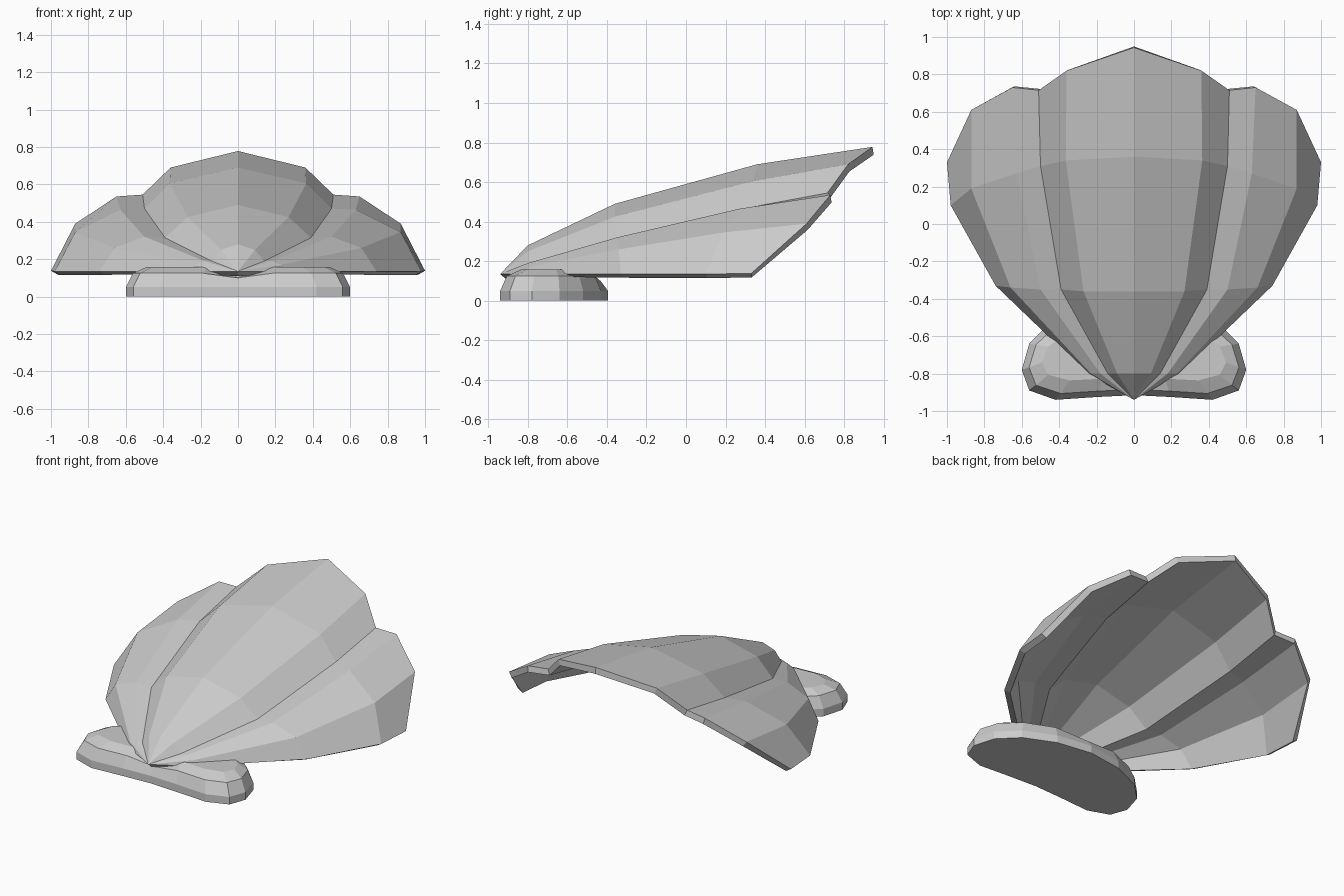
import bpy, bmesh

if "Cube" in bpy.data.objects:
    bpy.data.objects.remove(bpy.data.objects["Cube"])


def make_object(name, verts, faces):
    mesh = bpy.data.meshes.new(name)
    mesh.from_pydata(verts, [], faces)
    bm = bmesh.new()
    bm.from_mesh(mesh)
    bmesh.ops.recalc_face_normals(bm, faces=bm.faces)
    bm.to_mesh(mesh)
    bm.free()
    obj = bpy.data.objects.new(name, mesh)
    bpy.context.collection.objects.link(obj)
    return obj


def mirrored(half, n):
    """Full left-to-right row from a half row whose first point is on x = 0."""
    return [(-x, y, z) for x, y, z in half[:0:-1]] + half


# Shell: growth rings, each from the centre ridge out to the side edge
rings = [
    [(0, -.80, .28), (.09, -.80, .25), (.14, -.80, .19), (.18, -.80, .19), (.23, -.80, .17), (.25, -.80, .135)],
    [(0, -.36, .49), (.27, -.36, .425), (.39, -.35, .315), (.50, -.35, .32), (.66, -.34, .26), (.74, -.33, .135)],
    [(0, .36, .69), (.365, .34, .605), (.50, .31, .47), (.63, .27, .465), (.87, .19, .345), (.98, .10, .135)],
    [(0, .943, .778), (.36, .82, .69), (.51, .715, .545), (.65, .73, .535), (.87, .61, .39), (1.0, .33, .138)],
]
verts = [(0, -.94, .135)]
for ring in rings:
    verts += mirrored(ring, 6)
N = 11
faces = [(0, 1 + c + 1, 1 + c) for c in range(N - 1)]
for r in range(len(rings) - 1):
    for c in range(N - 1):
        a = 1 + r * N + c
        faces.append((a, a + 1, a + N + 1, a + N))
shell = make_object("shell", verts, faces)
# make sure the outer side faces up before thickening inwards
if shell.data.polygons[N].normal.z < 0:
    shell.data.flip_normals()
solid = shell.modifiers.new("thickness", 'SOLIDIFY')
solid.thickness = 0.04
solid.offset = -1

# Foot: bean-shaped base, bevelled in rings, with a dip in the middle of the top
half = [(0, -.915), (.2, -.925), (.42, -.94), (.56, -.89), (.6, -.78),
        (.56, -.64), (.44, -.52), (.24, -.43), (0, -.395)]
outline = half + [(-x, y) for x, y in half[-2:0:-1]]
M = len(outline)
# x scale, y scale, height, height on the centre line
layers = [(1, 1, 0, 0), (1, 1, .05, .05), (.935, .87, .125, .10), (.82, .6, .157, .105)]
cy = -.68
verts, faces = [], []
for sx, sy, z, zc in layers:
    verts += [(x * sx, cy + (y - cy) * sy, zc if x == 0 else z) for x, y in outline]
for k in range(len(layers) - 1):
    for i in range(M):
        j = (i + 1) % M
        faces.append((k * M + i, k * M + j, (k + 1) * M + j, (k + 1) * M + i))
faces.append(tuple(range(M))[::-1])
t = (len(layers) - 1) * M
for s in (1, -1):
    for i in range(4):
        ids = [i, i + 1, 7 - i, 8 - i] if i < 3 else [3, 4, 5]
        faces.append(tuple(t + (s * q) % M for q in ids))
make_object("foot", verts, faces)
